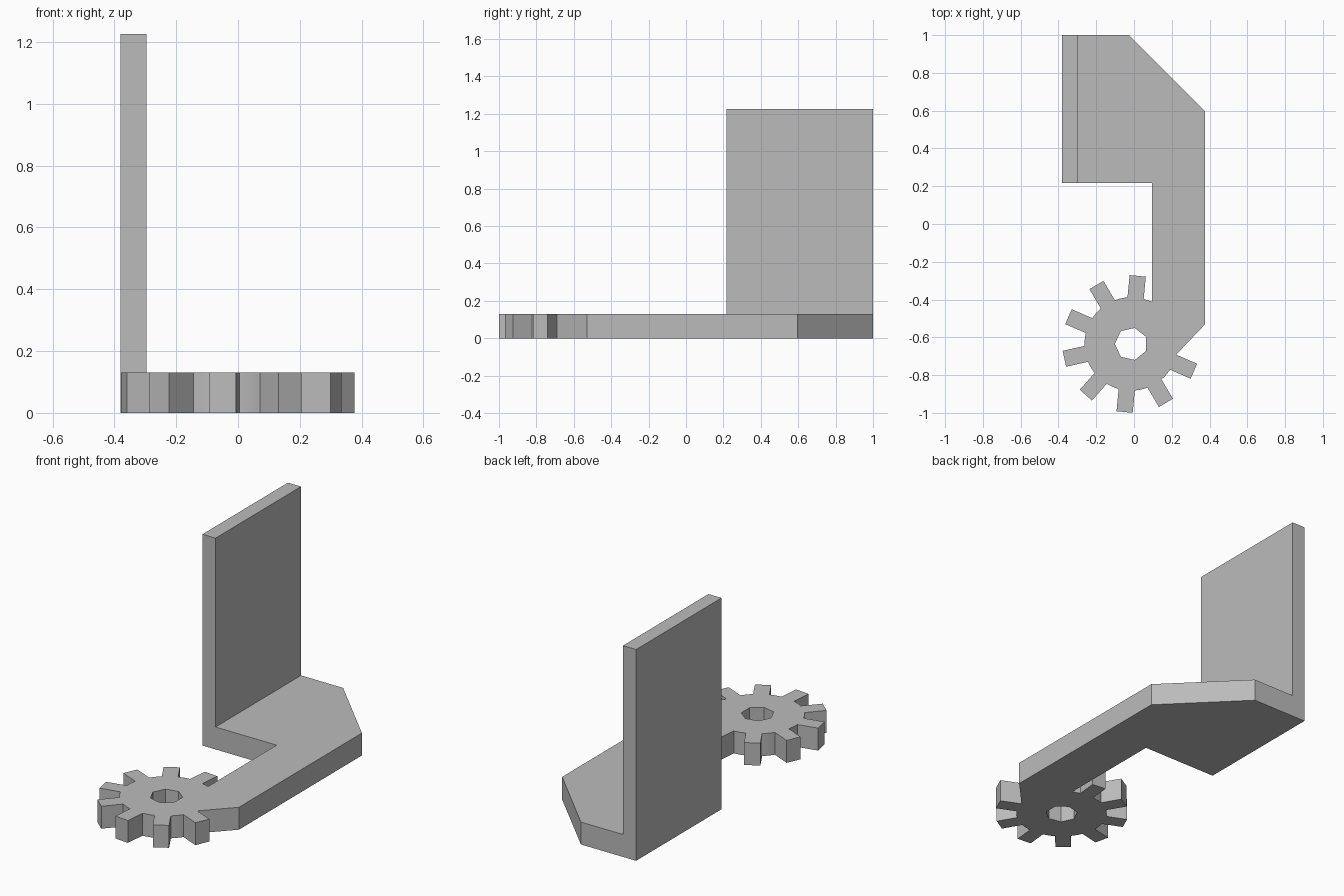
import bpy, bmesh
from math import sin, cos, asin, radians
from mathutils import Vector

cube = bpy.data.objects.get("Cube")
if cube:
    bpy.data.objects.remove(cube)

grey = bpy.data.materials.new("plain grey")
grey.use_nodes = True
grey.diffuse_color = (0.5, 0.5, 0.5, 1)
grey.node_tree.nodes["Principled BSDF"].inputs["Base Color"].default_value = (0.5, 0.5, 0.5, 1)

THICK = 0.13
CENTRE = Vector((-0.015, -0.635))
ROOT, TIP, HALF = 0.247, 0.362, 0.043
PLATE_X = -0.296


def polar(radius, angle):
    return CENTRE + radius * Vector((cos(angle), sin(angle)))


def extruded(name, loops, height):
    """Fill the outer loop around any inner loops, then extrude upwards."""
    bm = bmesh.new()
    edges = []
    for loop in loops:
        vs = [bm.verts.new((p[0], p[1], 0)) for p in loop]
        edges += [bm.edges.new((a, b)) for a, b in zip(vs, vs[1:] + vs[:1])]
    bmesh.ops.triangle_fill(bm, edges=edges, use_beauty=True)
    result = bmesh.ops.extrude_face_region(bm, geom=bm.faces[:], use_keep_orig=True)
    top = [g for g in result["geom"] if isinstance(g, bmesh.types.BMVert)]
    bmesh.ops.translate(bm, verts=top, vec=(0, 0, height))
    bmesh.ops.recalc_face_normals(bm, faces=bm.faces[:])
    bmesh.ops.dissolve_limit(bm, angle_limit=0.001, verts=bm.verts[:], edges=bm.edges[:])
    mesh = bpy.data.meshes.new(name)
    bm.to_mesh(mesh)
    bm.free()
    mesh.materials.append(grey)
    obj = bpy.data.objects.new(name, mesh)
    bpy.context.collection.objects.link(obj)
    return obj


# Arm and foot outline, clockwise from the plate to the gear
outline = [(PLATE_X, 1), (-0.026, 1), (0.377, 0.597), (0.377, -0.53), (0.225, -0.69)]

# Eight gear teeth with rounded roots; the arm replaces the other two
step = radians(36)
spread = asin(HALF / ROOT)
for i in range(8):
    a = radians(-23.5) - i * step
    out = Vector((cos(a), sin(a)))
    side = Vector((-out.y, out.x)) * HALF
    outline += [polar(ROOT, a + spread), CENTRE + out * TIP + side,
                CENTRE + out * TIP - side, polar(ROOT, a - spread)]
    if i < 7:
        gap = step - 2 * spread
        outline += [polar(ROOT, a - spread - gap * t / 4) for t in (1, 2, 3)]

# Inner corner back to the plate
outline += [polar(ROOT, radians(69)), (0.096, -0.411), (0.096, 0.217), (PLATE_X, 0.217)]

# Seven-sided axle hole
hole = [polar(0.087, radians(180 + i * 360 / 7)) for i in range(7)]

base = extruded("gear_arm_base", [outline, hole], THICK)
plate = extruded("upright_plate", [[(-0.38, 0.217), (PLATE_X, 0.217), (PLATE_X, 1), (-0.38, 1)]], 1.225)

# Soft tooth roots, sharp corners elsewhere
bpy.ops.object.select_all(action='DESELECT')
base.select_set(True)
bpy.context.view_layer.objects.active = base
bpy.ops.object.shade_smooth_by_angle(angle=radians(25))
